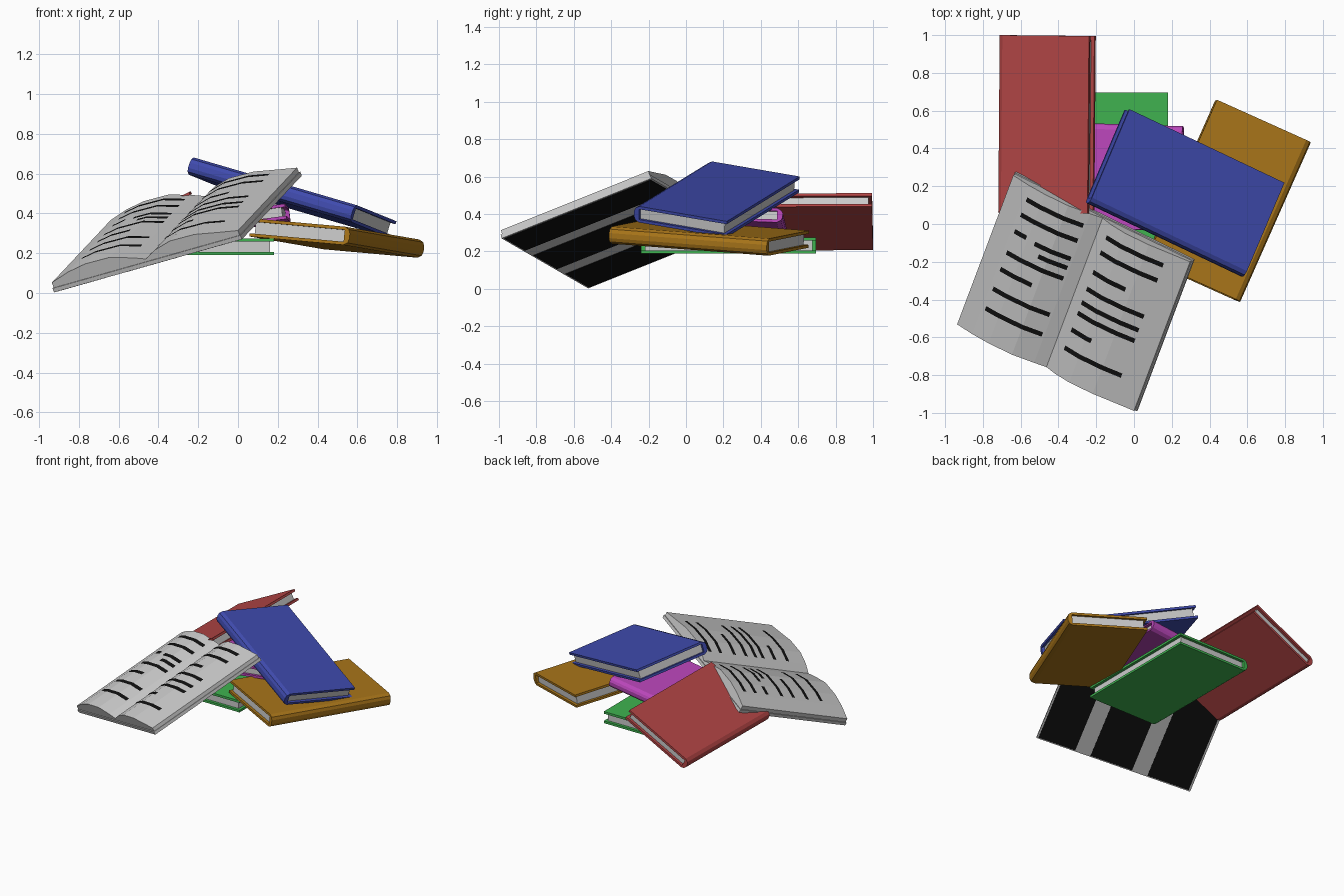
import bpy, bmesh
from mathutils import Matrix, Vector

if "Cube" in bpy.data.objects:
    bpy.data.objects.remove(bpy.data.objects["Cube"])


def material(name, rgb):
    m = bpy.data.materials.new(name)
    m.diffuse_color = (*rgb, 1)
    m.use_nodes = True
    m.node_tree.nodes["Principled BSDF"].inputs["Base Color"].default_value = m.diffuse_color
    return m


def frame(origin, across, along):
    """Matrix with x toward 'across', y toward 'along'; also both lengths."""
    o = Vector(origin)
    x, y = Vector(across) - o, Vector(along) - o
    w, l = x.length, y.length
    x.normalize()
    z = x.cross(y).normalized()
    y = z.cross(x)
    mat = Matrix((x, y, z)).transposed().to_4x4()
    mat.translation = o
    return mat, w, l


def finish(name, bm, mat, colour=None):
    bmesh.ops.recalc_face_normals(bm, faces=bm.faces)
    mesh = bpy.data.meshes.new(name)
    bm.to_mesh(mesh)
    bm.free()
    ob = bpy.data.objects.new(name, mesh)
    bpy.context.collection.objects.link(ob)
    ob.matrix_world = mat
    if colour:
        mesh.materials.append(colour)
    return ob


def extrude(name, profile, y0, y1, mat, colour=None):
    """Extrude an (x, z) outline along y."""
    bm = bmesh.new()
    face = bm.faces.new([bm.verts.new((x, y0, z)) for x, z in profile])
    out = bmesh.ops.extrude_face_region(bm, geom=[face])
    vs = [v for v in out["geom"] if isinstance(v, bmesh.types.BMVert)]
    bmesh.ops.translate(bm, verts=vs, vec=(0, y1 - y0, 0))
    return finish(name, bm, mat, colour)


def closed_book(name, rgb, origin, across, along, t):
    """Spine lies on x = 0, the fore edge opens toward +x."""
    mat, w, l = frame(origin, across, along)
    c, s = 0.016, 0.03
    cover = [(w, 0), (s, 0), (0.008, 0.012), (0, t * 0.35), (0, t * 0.65),
             (0.008, t - 0.012), (s, t), (w, t), (w, t - c), (s, t - c),
             (s, c), (w, c)]
    extrude(name + "_cover", cover, 0, l, mat, material(name, rgb))
    e = w - 0.02
    pages = [(s, c), (e, c), (e, t - c), (s, t - c)]
    extrude(name + "_pages", pages, 0.02, l - 0.02, mat)


# Closed books
closed_book("green_book", (0.05, 0.45, 0.08),
            (-0.40, -0.24, 0.19), (0.18, -0.24, 0.19), (-0.40, 0.695, 0.19), 0.085)
closed_book("red_book", (0.45, 0.06, 0.06),
            (-0.695, 0.06, 0.19), (-0.21, 0.055, 0.437), (-0.695, 1.0, 0.19), 0.08)
closed_book("yellow_book", (0.40, 0.18, 0.01),
            (0.93, 0.43, 0.175), (0.43, 0.655, 0.22), (0.55, -0.41, 0.24), 0.092)
closed_book("purple_book", (0.48, 0.06, 0.48),
            (-0.34, 0.535, 0.277), (-0.36, -0.02, 0.295), (0.265, 0.505, 0.355), 0.077)
closed_book("blue_book", (0.05, 0.07, 0.42),
            (0.56, -0.28, 0.36), (0.77, 0.215, 0.275), (-0.26, 0.11, 0.60), 0.09)

# Open book
black = material("ink", (0.005, 0.005, 0.005))
mat, W, L = frame((-0.925, -0.523, 0.003), (0.02, -0.986, 0.27), (-0.625, 0.277, 0.323))
BASE = 0.022
extrude("open_book_cover", [(0, 0), (W, 0), (W, BASE), (0, BASE)], 0, L, mat)

# Bulging page block, one height per fraction of the width
curve = [(0.005, 0.05), (0.10, 0.08), (0.20, 0.097), (0.33, 0.095), (0.44, 0.06),
         (0.5, 0.036), (0.56, 0.068), (0.65, 0.092), (0.78, 0.09), (0.90, 0.066),
         (0.995, 0.048)]
block = [(s * W, h) for s, h in curve]
extrude("open_book_pages", [(0.005 * W, BASE)] + block + [(0.995 * W, BASE)],
        0.006, L - 0.006, mat)

# Dark panels on the outside of the open cover
for i, (a, b) in enumerate([(0.012, 0.28), (0.38, 0.65), (0.75, 0.988)]):
    extrude(f"cover_panel_{i}", [(a * W, -0.003), (b * W, -0.003), (b * W, 0), (a * W, 0)],
            0.01, L - 0.01, mat, black)


def height(s):
    for (a, ha), (b, hb) in zip(curve, curve[1:]):
        if a <= s <= b:
            return ha + (hb - ha) * (s - a) / (b - a)


# Printed strips that follow the page curve: start, end, position along page
strips = [(0.12, 0.43, 0.91), (0.12, 0.43, 0.81), (0.12, 0.19, 0.70), (0.24, 0.43, 0.69),
          (0.12, 0.43, 0.56), (0.28, 0.43, 0.63), (0.12, 0.30, 0.45), (0.12, 0.43, 0.32),
          (0.12, 0.43, 0.19), (0.56, 0.88, 0.91), (0.56, 0.88, 0.81), (0.56, 0.75, 0.68),
          (0.56, 0.88, 0.57), (0.56, 0.88, 0.48), (0.56, 0.88, 0.41), (0.56, 0.68, 0.30),
          (0.56, 0.88, 0.18)]
bm = bmesh.new()
for a, b, t in strips:
    stops = [a] + [s for s, h in curve if a < s < b] + [b]
    rows = [[bm.verts.new((s * W, (t + d) * L, height(s) + 0.003)) for d in (-0.014, 0.014)]
            for s in stops]
    for p, q in zip(rows, rows[1:]):
        bm.faces.new((p[0], q[0], q[1], p[1]))
finish("printed_strips", bm, mat, black)
